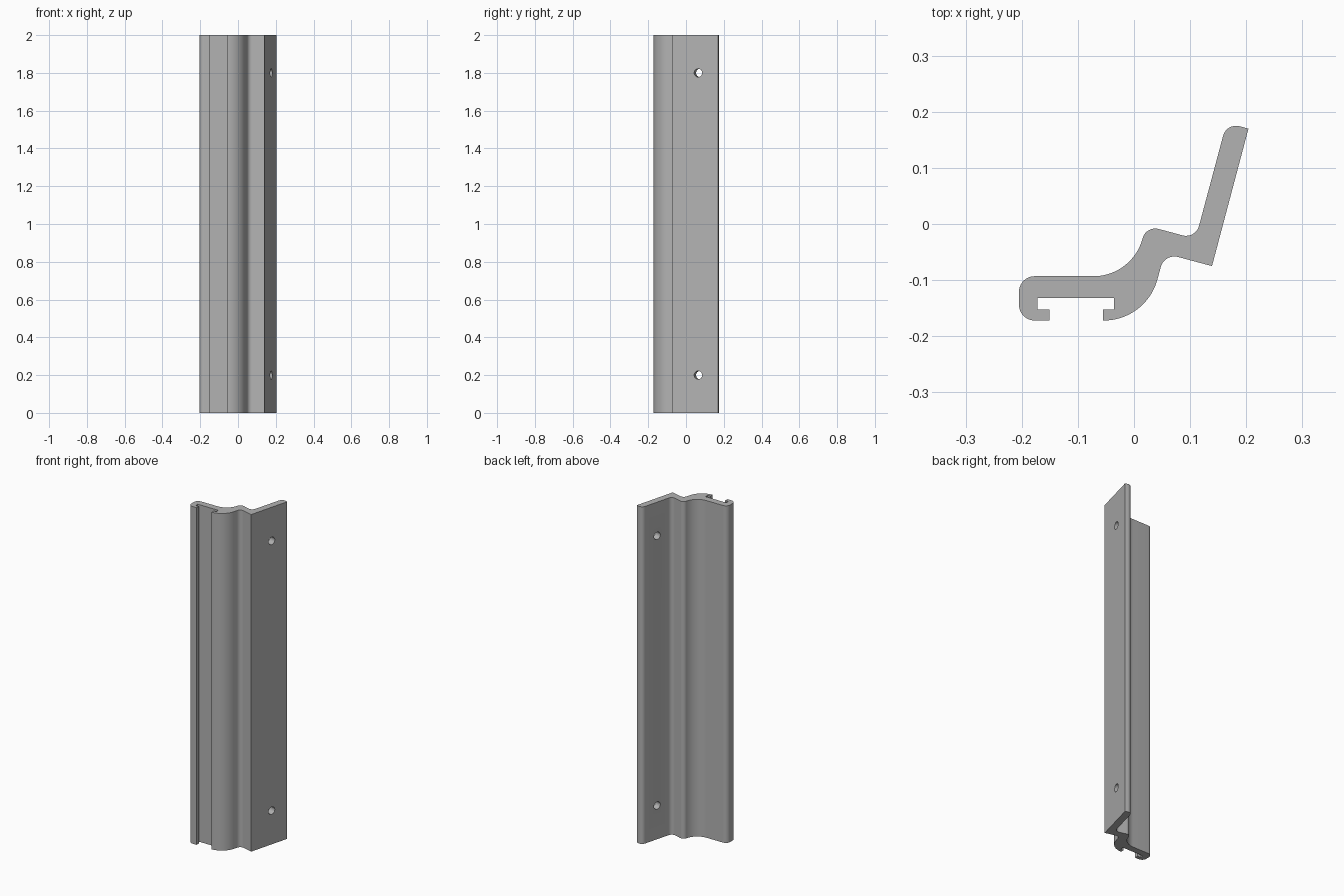
import bpy
import bmesh
from math import radians, sin, tan
from mathutils import Vector

cube = bpy.data.objects.get("Cube")
if cube:
    bpy.data.objects.remove(cube, do_unlink=True)

HEIGHT = 2.0
TILT = radians(15)  # lean of the flange

metal = bpy.data.materials.new("light grey metal")
metal.use_nodes = True
grey = (0.45, 0.45, 0.45, 1)
metal.diffuse_color = grey
metal.node_tree.nodes["Principled BSDF"].inputs["Base Color"].default_value = grey


def fillet(prev, corner, nxt, radius, steps):
    """Points of an arc rounding one corner."""
    a, b = (prev - corner).normalized(), (nxt - corner).normalized()
    half = a.angle(b) / 2
    centre = corner + (a + b).normalized() * (radius / sin(half))
    start = (corner + a * (radius / tan(half)) - centre).normalized()
    end = (corner + b * (radius / tan(half)) - centre).normalized()
    return [centre + start.slerp(end, i / steps).normalized() * radius
            for i in range(steps + 1)]


def rounded_profile(corners):
    pts = [Vector((x, y)) for x, y, r in corners]
    out = []
    for i, (x, y, r) in enumerate(corners):
        if r:
            steps = 20 if r > 0.05 else 10
            out += fillet(pts[i - 1], pts[i], pts[(i + 1) % len(pts)], r, steps)
        else:
            out.append(pts[i])
    return out


# Cross-section corners: x, y, rounding radius
section = [
    # slotted channel
    (-0.055, -0.172, 0), (-0.055, -0.152, 0), (-0.036, -0.152, 0),
    (-0.036, -0.132, 0), (-0.172, -0.132, 0), (-0.172, -0.152, 0),
    (-0.151, -0.152, 0), (-0.151, -0.172, 0),
    (-0.205, -0.172, 0.028), (-0.205, -0.093, 0.028),
    # inner sweep, bump and flange
    (-0.003, -0.093, 0.09), (0.0214, -0.0028, 0.0235),
    (0.1097, -0.0265, 0.024), (0.165, 0.1804, 0.024),
    (0.204, 0.17, 0), (0.139, -0.075, 0),
    # outer sweep
    (0.0543, -0.0523, 0.025), (0.022, -0.172, 0.099),
]

# Extruded rail: two end caps joined by side walls
bm = bmesh.new()
outline = rounded_profile(section)
bottom, top = ([bm.verts.new((p.x, p.y, z)) for p in outline] for z in (0, HEIGHT))
bm.faces.new(bottom)
bm.faces.new(top)
for i in range(len(outline)):
    bm.faces.new((bottom[i - 1], bottom[i], top[i], top[i - 1]))
bmesh.ops.recalc_face_normals(bm, faces=bm.faces)
mesh = bpy.data.meshes.new("mounting_rail")
bm.to_mesh(mesh)
bm.free()
mesh.materials.append(metal)
rail = bpy.data.objects.new("mounting_rail", mesh)
bpy.context.scene.collection.objects.link(rail)

# Screw holes square to the flange
for z in (0.2, HEIGHT - 0.2):
    bpy.ops.mesh.primitive_cylinder_add(vertices=32, radius=0.022, depth=0.15,
                                        location=(0.155, 0.07, z),
                                        rotation=(0, radians(90), -TILT))
    cutter = bpy.context.object
    cutter.name = "hole_cutter"
    cutter.hide_render = True
    cutter.data.materials.append(metal)
    cut = rail.modifiers.new("screw_hole", 'BOOLEAN')
    cut.operation = 'DIFFERENCE'
    cut.solver = 'EXACT'
    cut.object = cutter
    bpy.context.view_layer.objects.active = rail
    bpy.ops.object.modifier_apply(modifier=cut.name)
    bpy.data.objects.remove(cutter, do_unlink=True)

# Smooth curves, crisp edges
bpy.ops.object.select_all(action='DESELECT')
rail.select_set(True)
bpy.context.view_layer.objects.active = rail
bpy.ops.object.shade_smooth_by_angle(angle=radians(30))
